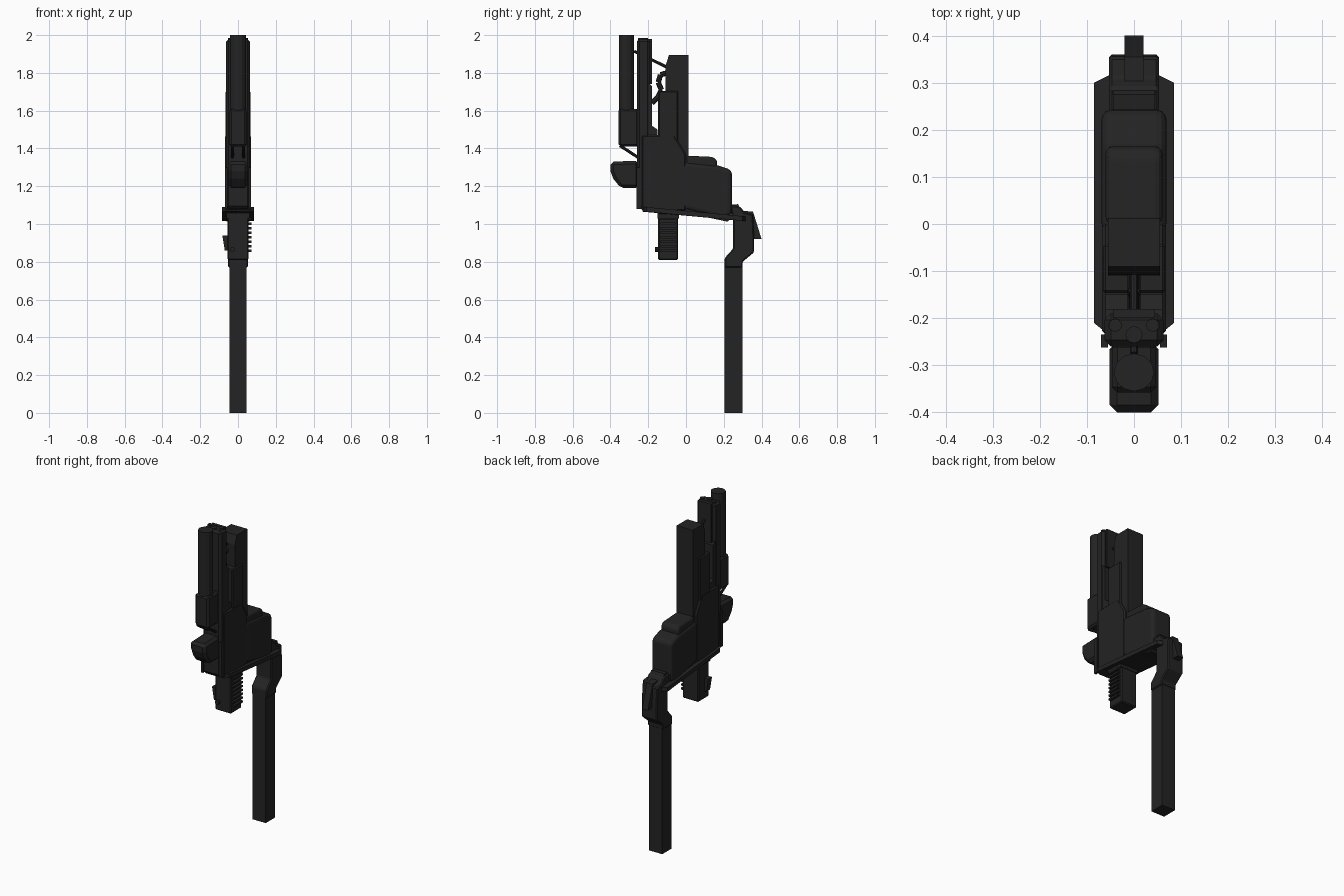
import bpy, bmesh, math
from mathutils import Vector

black = bpy.data.materials.new("near_black")
black.diffuse_color = (0.017, 0.017, 0.017, 1)


def finish(name, bm, bevel=0.0, segments=1):
    bmesh.ops.recalc_face_normals(bm, faces=bm.faces)
    me = bpy.data.meshes.new(name)
    bm.to_mesh(me)
    bm.free()
    me.materials.append(black)
    ob = bpy.data.objects.new(name, me)
    bpy.context.collection.objects.link(ob)
    if bevel:
        m = ob.modifiers.new("bevel", 'BEVEL')
        m.width, m.segments, m.limit_method = bevel, segments, 'ANGLE'
    return ob


def prism(name, pts, axis, a, b, bevel=0.0, segments=1):
    """Extrude a 2D outline: axis 'x' takes (y, z) points, axis 'z' takes (x, y)."""
    put = (lambda p, d: (d, p[0], p[1])) if axis == 'x' else (lambda p, d: (p[0], p[1], d))
    bm = bmesh.new()
    low = [bm.verts.new(put(p, a)) for p in pts]
    high = [bm.verts.new(put(p, b)) for p in pts]
    bm.faces.new(low)
    bm.faces.new(high)
    n = len(pts)
    for i in range(n):
        j = (i + 1) % n
        bm.faces.new((low[i], low[j], high[j], high[i]))
    return finish(name, bm, bevel, segments)


def side(name, pts, half, bevel=0.0, segments=1):
    return prism(name, pts, 'x', -half, half, bevel, segments)


def box(name, x0, x1, y0, y1, z0, z1, bevel=0.0):
    return prism(name, [(y0, z0), (y1, z0), (y1, z1), (y0, z1)], 'x', x0, x1, bevel)


def rod(name, p, q, r, sides=8):
    p, q = Vector(p), Vector(q)
    bm = bmesh.new()
    bmesh.ops.create_cone(bm, cap_ends=True, segments=sides, radius1=r, radius2=r, depth=(q - p).length)
    rot = (q - p).to_track_quat('Z', 'Y')
    for v in bm.verts:
        v.co = rot @ v.co + (p + q) / 2
    return finish(name, bm)


# Barrel, its lower housing and the braces under it
prism("barrel", [(0.043 * math.cos(math.radians(a)), -0.315 + 0.04 * math.sin(math.radians(a)))
                 for a in range(0, 360, 30)], 'z', 1.55, 2.0)
box("barrel_housing", -0.047, 0.047, -0.358, -0.25, 1.41, 1.61, 0.012)
for s in (-1, 1):
    rod("housing_brace", (s * 0.03, -0.35, 1.415), (s * 0.03, -0.25, 1.35), 0.008)

# Front block with chamfered corners
side("front_block", [(-0.40, 1.33), (-0.25, 1.335), (-0.25, 1.19), (-0.345, 1.19), (-0.385, 1.24), (-0.40, 1.28)],
     0.052, 0.016)

# Long slide with a thin recess ring on its end
box("slide", -0.063, 0.063, -0.26, -0.19, 1.08, 1.98, 0.014)
side("slide_back", [(-0.2, 1.1), (-0.15, 1.1), (-0.15, 1.5), (-0.18, 1.52), (-0.18, 1.73), (-0.2, 1.75)], 0.06)
box("slide_rail", -0.045, 0.045, -0.20, -0.18, 1.74, 1.98)
rod("slide_pin", (0, -0.235, 1.9), (0, -0.235, 1.985), 0.018, 12)
for s in (-1, 1):
    rod("slide_lug", (s * 0.04, -0.215, 1.9), (s * 0.04, -0.215, 1.985), 0.014, 10)
    box("slide_ear", min(s * 0.055, s * 0.07), max(s * 0.055, s * 0.07), -0.262, -0.235, 1.08, 1.3)

# Links between slide and rear column
rod("upper_link", (0, -0.275, 1.915), (0, -0.09, 1.825), 0.008)
hook = [(-0.10, 1.80), (-0.135, 1.79), (-0.147, 1.75), (-0.13, 1.71), (-0.15, 1.67), (-0.18, 1.64)]
for a, b in zip(hook, hook[1:]):
    rod("curved_link", (0, *a), (0, *b), 0.014)

# Rear column and the taller box behind it
box("front_column", -0.066, 0.066, -0.147, -0.042, 1.05, 1.705, 0.006)
side("rear_column", [(-0.115, 1.15), (0.012, 1.15), (0.012, 1.895), (-0.09, 1.895), (-0.108, 1.84)], 0.055)

# Receiver body, with stepped rounded covers toward the back
side("receiver_front", [(-0.235, 1.07), (0, 1.07), (0, 1.37), (-0.06, 1.47), (-0.235, 1.47)], 0.068, 0.008)
side("receiver_rear", [(-0.02, 1.08), (0.20, 1.03), (0.243, 1.05), (0.243, 1.285), (0.17, 1.31), (-0.02, 1.33)],
     0.069, 0.022, 3)
side("receiver_cover", [(0.0, 1.2), (0.165, 1.2), (0.165, 1.335), (0.145, 1.355), (0.0, 1.362)], 0.06, 0.02, 3)

# Wide sloping flange plate under the receiver
outline = [(0.085, -0.21), (0.085, 0.30), (0.055, 0.315), (-0.055, 0.315), (-0.085, 0.30), (-0.085, -0.21),
           (-0.06, -0.23), (0.06, -0.23)]
flange = prism("flange", outline, 'z', 1.065, 1.09)
for v in flange.data.vertices:
    v.co.z -= 0.05 * max(0, v.co.y + 0.02) / 0.33
side("flange_keel", [(-0.23, 1.07), (0.0, 1.06), (0.22, 1.012), (0.24, 1.03), (0.24, 1.09), (-0.23, 1.1)], 0.06)

# Magazine with grip ribs on one side and a catch on the other
box("magazine", -0.055, 0.055, -0.147, -0.042, 0.81, 1.08, 0.006)
box("magazine_collar", -0.062, 0.062, -0.15, -0.038, 1.03, 1.08)
for i in range(8):
    z = 0.852 + i * 0.024
    box("magazine_rib", 0.05, 0.071, -0.135, -0.055, z, z + 0.012)
side_catch = box("magazine_catch", -0.083, -0.05, -0.135, -0.10, 0.86, 0.94)
for v in side_catch.data.vertices:
    if v.co.x < -0.08 and v.co.z < 0.9:
        v.co.x = -0.07
rod("catch_button", (-0.03, -0.165, 0.865), (-0.03, -0.13, 0.865), 0.013)

# Bent joint, rear fin and the long straight leg
side("joint", [(0.235, 1.10), (0.29, 1.09), (0.31, 1.06), (0.355, 1.05), (0.36, 0.93), (0.36, 0.85),
               (0.30, 0.80), (0.30, 0.77), (0.205, 0.77), (0.205, 0.82), (0.25, 0.87), (0.25, 1.01)], 0.053, 0.006)
side("joint_fin", [(0.30, 1.07), (0.355, 1.065), (0.40, 0.92), (0.33, 0.92)], 0.02)
side("joint_neck", [(0.225, 1.10), (0.275, 1.105), (0.32, 1.03), (0.26, 1.0)], 0.045)
box("leg", -0.046, 0.046, 0.205, 0.298, 0.0, 0.80)
